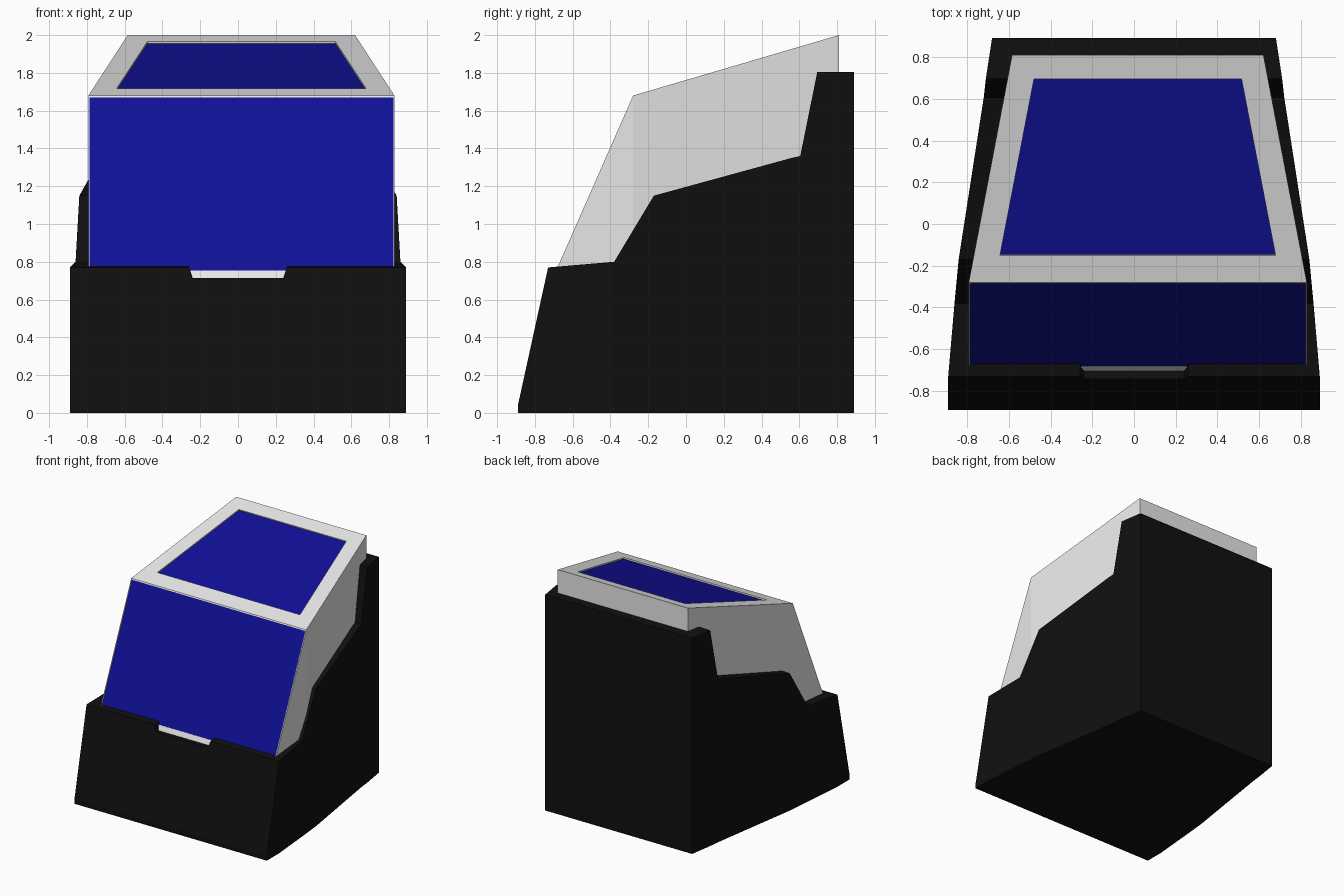
import bpy, bmesh
from mathutils import Vector

cube = bpy.data.objects.get("Cube")
if cube:
    bpy.data.objects.remove(cube, do_unlink=True)


def material(name, rgb):
    m = bpy.data.materials.new(name)
    m.use_nodes = True
    m.diffuse_color = (*rgb, 1)
    m.node_tree.nodes["Principled BSDF"].inputs["Base Color"].default_value = (*rgb, 1)
    return m


black = material("black plastic", (0.005, 0.005, 0.005))
grey = material("light grey", (0.8, 0.8, 0.8))
blue = material("deep blue", (0.005, 0.005, 0.31))


def loft(stations, base, shift=0):
    """Upright slices (y, top z, half width) joined from front to back."""
    bm = bmesh.new()
    rings = [[bm.verts.new((shift + x, y, z)) for x, z in
              ((-w, base), (w, base), (w, top), (-w, top))]
             for y, top, w in stations]
    bm.faces.new(rings[0])
    bm.faces.new(rings[-1][::-1])
    tops = []
    for a, b in zip(rings, rings[1:]):
        for i in range(4):
            j = (i + 1) % 4
            face = bm.faces.new((a[j], a[i], b[i], b[j]))
            if i == 2:
                tops.append(face)
    bmesh.ops.recalc_face_normals(bm, faces=bm.faces)
    return bm, tops


def finish(bm, name, *materials):
    mesh = bpy.data.meshes.new(name)
    bm.to_mesh(mesh)
    bm.free()
    obj = bpy.data.objects.new(name, mesh)
    bpy.context.collection.objects.link(obj)
    for m in materials:
        mesh.materials.append(m)
    return obj


def recess(bm, face, front, back, shift, depth):
    """Sink a coloured panel; front and back are (y, half width)."""
    bm.normal_update()
    n, p = face.normal.copy(), face.verts[0].co.copy()
    outer = list(face.verts)
    middle = face.calc_center_median()
    rim = []
    for v in outer:
        y, w = front if v.co.y < middle.y else back
        x = shift + (w if v.co.x > middle.x else -w)
        z = p.z - (n.x * (x - p.x) + n.y * (y - p.y)) / n.z
        rim.append(bm.verts.new((x, y, z)))
    floor = [bm.verts.new(v.co - n * depth) for v in rim]
    bm.faces.remove(face)
    for a, b in ((outer, rim), (rim, floor)):
        for i in range(4):
            j = (i + 1) % 4
            bm.faces.new((a[i], a[j], b[j], b[i]))
    bm.faces.new(floor).material_index = 1


# Outer case with stepped sides
bm, _ = loft([(-0.89, 0.04, 0.89), (-0.73, 0.77, 0.89), (-0.38, 0.80, 0.86),
              (-0.17, 1.15, 0.84), (0.56, 1.35, 0.727), (0.605, 1.36, 0.72),
              (0.695, 1.805, 0.71), (0.89, 1.805, 0.68)], 0)
case = finish(bm, "outer_case", black)

# Notch in the front rim of the case
bm = bmesh.new()
ends = [[bm.verts.new((x, y, z)) for x, z in
         ((-0.24, 0.715), (0.24, 0.715), (0.30, 0.9), (-0.30, 0.9))]
        for y in (-1, -0.6)]
bm.faces.new(ends[0])
bm.faces.new(ends[1][::-1])
for i in range(4):
    j = (i + 1) % 4
    bm.faces.new((ends[0][j], ends[0][i], ends[1][i], ends[1][j]))
bmesh.ops.recalc_face_normals(bm, faces=bm.faces)
cutter = finish(bm, "notch_cutter", black)
cutter.hide_render = True
mod = case.modifiers.new("notch", "BOOLEAN")
mod.operation = "DIFFERENCE"
mod.solver = "EXACT"
mod.object = cutter
bpy.context.view_layer.objects.active = case
bpy.ops.object.modifier_apply(modifier=mod.name)
bpy.data.objects.remove(cutter, do_unlink=True)

# Inner body with sunken front and top panels
SHIFT = 0.018
bm, tops = loft([(-0.72, 0.68, 0.81), (-0.28, 1.68, 0.81), (0.81, 2.0, 0.602)],
                0.6, SHIFT)
recess(bm, tops[0], (-0.687, 0.804), (-0.284, 0.804), SHIFT, 0.006)
recess(bm, tops[1], (-0.15, 0.66), (0.695, 0.497), SHIFT, 0.01)
bmesh.ops.recalc_face_normals(bm, faces=bm.faces)
finish(bm, "inner_body", grey, blue)
